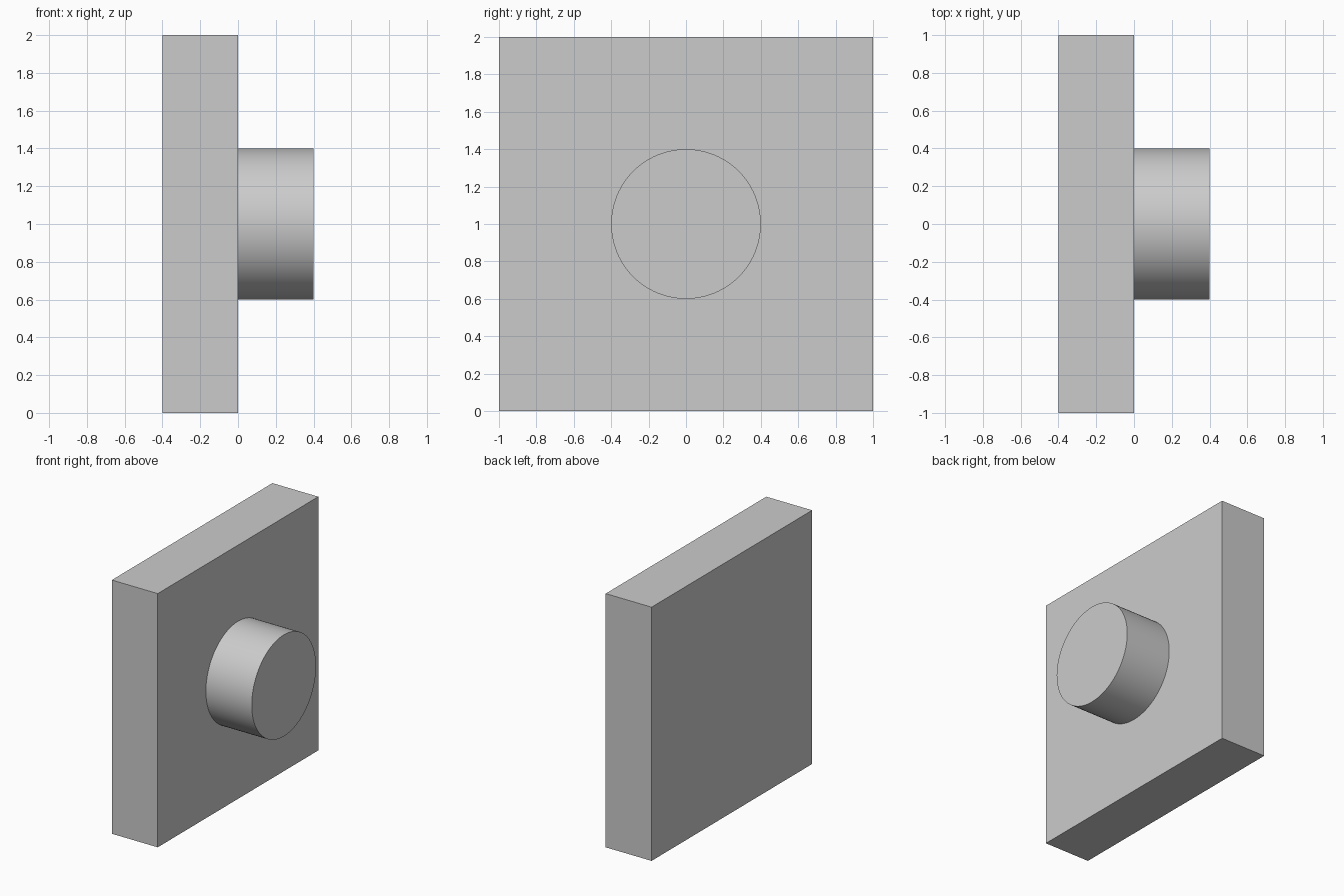
import bpy
from math import pi

cube = bpy.data.objects.get("Cube")
if cube:
    bpy.data.objects.remove(cube, do_unlink=True)

# Single plain grey
COLOUR = (0.6, 0.6, 0.6, 1)
grey = bpy.data.materials.new("plain_grey")
grey.use_nodes = True
grey.diffuse_color = COLOUR
grey.node_tree.nodes["Principled BSDF"].inputs["Base Color"].default_value = COLOUR


def finish(name):
    obj = bpy.context.object
    obj.name = name
    obj.data.materials.append(grey)
    bpy.ops.object.transform_apply(location=False, rotation=True, scale=True)
    return obj


# Square upright plate
bpy.ops.mesh.primitive_cube_add(size=1, location=(-0.2, 0, 1))
bpy.context.object.scale = (0.4, 2, 2)
finish("back_plate")

# Round boss on the plate's left face
bpy.ops.mesh.primitive_cylinder_add(
    vertices=96, radius=0.4, depth=0.4, location=(0.2, 0, 1), rotation=(0, pi / 2, 0))
finish("round_boss")
bpy.ops.object.shade_smooth_by_angle()
